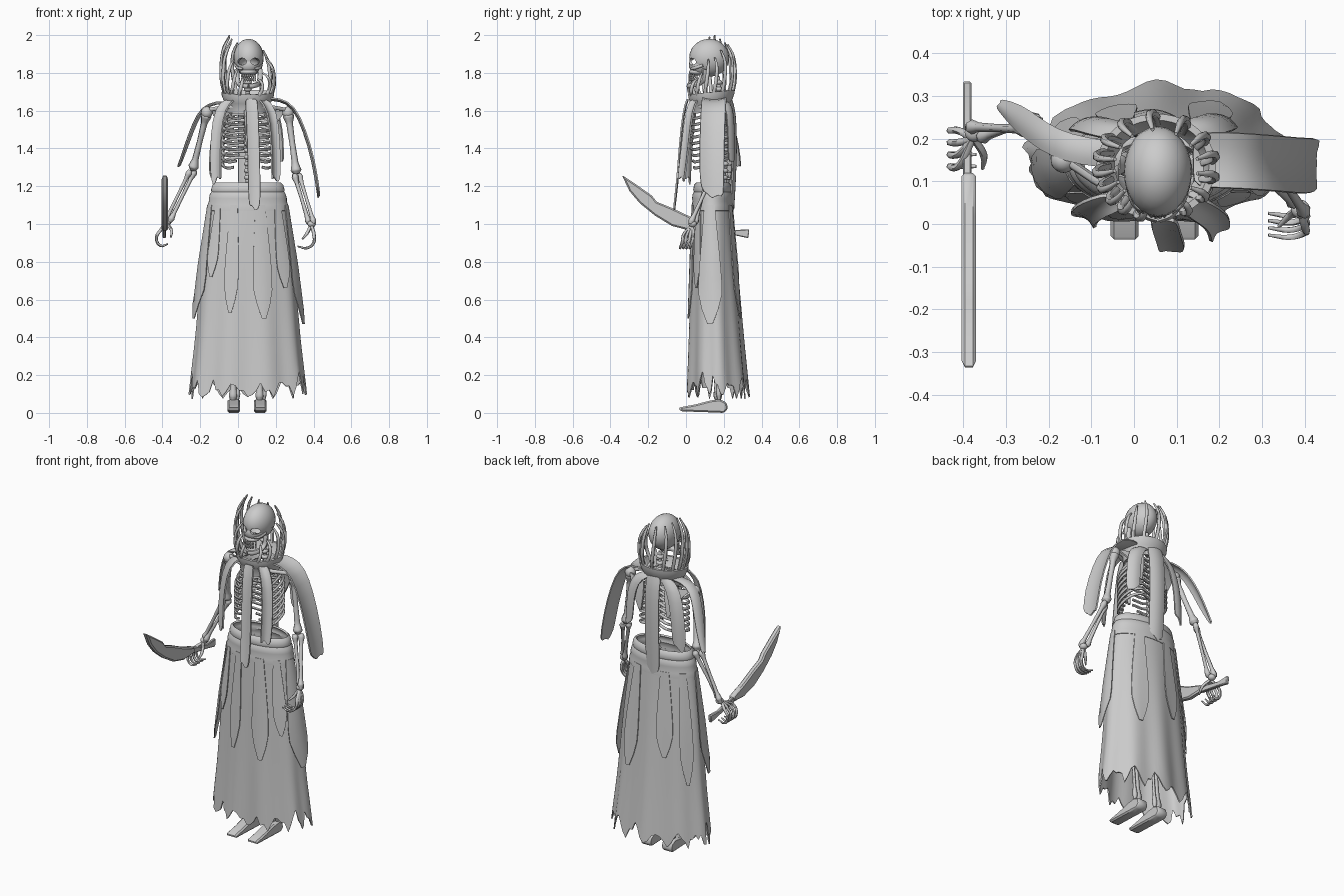
import bpy, bmesh, math, random
from mathutils import Vector as V
from math import sin, cos, pi, radians

random.seed(4)
if "Cube" in bpy.data.objects:
    bpy.data.objects.remove(bpy.data.objects["Cube"])

GREY = bpy.data.materials.new("plain grey")
GREY.use_nodes = True
GREY.diffuse_color = (0.6, 0.6, 0.6, 1)
GREY.node_tree.nodes["Principled BSDF"].inputs["Base Color"].default_value = GREY.diffuse_color
CX, CY = 0.052, 0.135


def finish(obj, angle=40):
    """Bake modifiers and curves to a mesh, colour it and smooth it."""
    bpy.context.view_layer.update()
    dg = bpy.context.evaluated_depsgraph_get()
    mesh = bpy.data.meshes.new_from_object(obj.evaluated_get(dg))
    name = obj.name
    bpy.data.objects.remove(obj)
    out = bpy.data.objects.new(name, mesh)
    bpy.context.collection.objects.link(out)
    mesh.materials.clear()
    mesh.materials.append(GREY)
    bpy.ops.object.select_all(action="DESELECT")
    out.select_set(True)
    bpy.context.view_layer.objects.active = out
    bpy.ops.object.shade_smooth_by_angle(angle=radians(angle))


def from_bmesh(name, bm):
    bmesh.ops.recalc_face_normals(bm, faces=bm.faces)
    mesh = bpy.data.meshes.new(name)
    bm.to_mesh(mesh)
    bm.free()
    obj = bpy.data.objects.new(name, mesh)
    bpy.context.collection.objects.link(obj)
    return obj


def sheet(name, rows, closed=False, thick=0.007, subdivide=0):
    """Cloth made from rows of points."""
    bm = bmesh.new()
    grid = [[bm.verts.new(p) for p in row] for row in rows]
    n = len(rows[0])
    for r, s in zip(grid, grid[1:]):
        for i in range(n if closed else n - 1):
            j = (i + 1) % n
            bm.faces.new((r[i], r[j], s[j], s[i]))
    obj = from_bmesh(name, bm)
    if subdivide:
        obj.modifiers.new("soft", "SUBSURF").levels = subdivide
    mod = obj.modifiers.new("cloth", "SOLIDIFY")
    mod.thickness, mod.offset = thick, 0
    finish(obj)


def tube(name, pts, radius, taper=None):
    """Round bone or spike along a smooth path."""
    cu = bpy.data.curves.new(name, "CURVE")
    cu.dimensions, cu.resolution_u = "3D", 5
    cu.bevel_depth, cu.bevel_resolution, cu.use_fill_caps = radius, 1, True
    sp = cu.splines.new("BEZIER")
    sp.bezier_points.add(len(pts) - 1)
    for i, (bp, p) in enumerate(zip(sp.bezier_points, pts)):
        bp.co = p
        bp.handle_left_type = bp.handle_right_type = "AUTO"
        bp.radius = taper[i] if taper else 1
    obj = bpy.data.objects.new(name, cu)
    bpy.context.collection.objects.link(obj)
    finish(obj, 60)


def bone(name, a, b, r):
    a, b = V(a), V(b)
    pts = [a.lerp(b, t) for t in (0, 0.06, 0.18, 0.5, 0.82, 0.94, 1)]
    tube(name, pts, r, (1, 1.7, 1, 0.85, 1, 1.6, 0.9))


def raw_ball(name, loc, size):
    bm = bmesh.new()
    bmesh.ops.create_uvsphere(bm, u_segments=24, v_segments=14, radius=1)
    bmesh.ops.scale(bm, vec=size, verts=bm.verts)
    bmesh.ops.translate(bm, vec=loc, verts=bm.verts)
    return from_bmesh(name, bm)


def ball(name, loc, size):
    finish(raw_ball(name, loc, size))


def prism(name, outline, x, width, bevel=0.004):
    """Side outline in y and z, given a width along x."""
    bm = bmesh.new()
    bm.faces.new([bm.verts.new((x - width / 2, y, z)) for y, z in outline])
    out = bmesh.ops.extrude_face_region(bm, geom=bm.faces[:])
    bmesh.ops.translate(bm, vec=(width, 0, 0), verts=[g for g in out["geom"] if isinstance(g, bmesh.types.BMVert)])
    obj = from_bmesh(name, bm)
    obj.modifiers.new("edge", "BEVEL").width = bevel
    finish(obj)


# Skirt, belt and hanging panels share one flared oval form
FORM = [(1.21, 0.184, 0.095), (1.1, 0.205, 0.102), (0.8, 0.24, 0.116), (0.4, 0.272, 0.133), (0.05, 0.312, 0.15)]


def skirt_point(a, z, off=0.0):
    for (z0, x0, y0), (z1, x1, y1) in zip(FORM, FORM[1:]):
        if z >= z1 or z1 == FORM[-1][0]:
            t = (z0 - z) / (z0 - z1)
            break
    low = max(0, 1.1 - z)
    off += 0.008 * sin(9 * a) * low
    rx, ry = x0 + (x1 - x0) * t + off, y0 + (y1 - y0) * t + off
    bulge = 1 + 0.22 * low * max(0, cos(a - 0.75)) * (sin(a) > 0)
    return V((CX + rx * cos(a), 0.14 + 0.015 * low + ry * sin(a) * bulge, z))


N = 84
hem = [0.07 + abs((i % 6) - 3) / 3 * random.uniform(0.05, 0.1 + 0.1 * abs(cos(2 * pi * i / N)) ** 3) + random.uniform(0, 0.03)
       for i in range(N)]
sheet("skirt", [[skirt_point(2 * pi * i / N, 1.13 + (hem[i] - 1.13) * k / 8) for i in range(N)] for k in range(9)], True)
belt = [(1.215, -0.012), (1.205, -0.002), (1.18, 0), (1.17, -0.004), (1.155, 0.002), (1.135, 0.003), (1.12, 0), (1.1, 0.003), (1.07, 0.002)]
sheet("belt", [[skirt_point(2 * pi * i / 48, z, o) for i in range(48)] for z, o in belt], True, 0.01)

for deg, half, bottom, flare in ((250, 9, 0.53, 0.003), (288, 12, 0.5, 0.003), (318, 11, 0.66, 0.01), (352, 24, 0.47, 0.028),
                                 (192, 24, 0.5, 0.026), (222, 9, 0.72, 0.01), (60, 13, 0.5, 0.004), (112, 12, 0.6, 0.004), (145, 12, 0.45, 0.008)):
    rows = []
    for k in range(9):
        t = k / 8
        w = half * (0.6 + 0.4 * sin(pi * min(t * 1.3, 1) / 2)) * (1 if t < 0.7 else 1 - 0.8 * ((t - 0.7) / 0.3) ** 1.5)
        rows.append([skirt_point(radians(deg + w * s / 2), 1.1 + (bottom - 1.1) * t, 0.008 + flare * t) for s in (-2, -1, 0, 1, 2)])
    sheet("skirt_panel", rows, thick=0.005)

# Collar with a rolled rim
ring = [(0.108, 1.6), (0.112, 1.64), (0.122, 1.655), (0.134, 1.685), (0.137, 1.7), (0.126, 1.7), (0.115, 1.665), (0.1, 1.645)]
sheet("collar", [[(CX + r * cos(2 * pi * i / 40), CY + 0.88 * r * sin(2 * pi * i / 40), z - 0.005 + 0.012 * sin(2 * pi * i / 40))
                  for i in range(40)] for r, z in ring], True, 0.008)


def ribbon(name, pts, width, across, sag=0.012, ends=0.95):
    """Torn cloth strip following a path."""
    pts, across = [V(p) for p in pts], V(across).normalized()
    rows = []
    for k, p in enumerate(pts):
        along = pts[min(k + 1, len(pts) - 1)] - pts[max(k - 1, 0)]
        normal = along.cross(across).normalized()
        w = width * (ends if k == len(pts) - 1 else 1)
        last = along.normalized() if k == len(pts) - 1 else V()
        rows.append([p + across * w * s / 2 + normal * sag * s * s + last * random.uniform(-0.05, 0.02)
                     for s in (-1, -0.5, 0, 0.5, 1)])
    sheet(name, rows, thick=0.008, subdivide=1)


ribbon("front_strip", [(0.07, 0.012, 1.66), (0.075, -0.01, 1.6), (0.082, -0.03, 1.4), (0.086, -0.042, 1.22), (0.088, -0.06, 1.08)], 0.064, (1, 0, 0), 0.006)
ribbon("front_right_strip", [(-0.04, 0.06, 1.65), (-0.09, 0.045, 1.61), (-0.11, 0.03, 1.48), (-0.115, 0.02, 1.34), (-0.11, 0.015, 1.21)], 0.065, (1, -0.6, 0))
ribbon("front_left_strip", [(0.13, 0.05, 1.65), (0.175, 0.025, 1.6), (0.19, 0.01, 1.46), (0.195, -0.005, 1.33), (0.195, -0.02, 1.21)], 0.06, (1, 0.8, 0))
ribbon("left_shoulder_cape", [(0.14, 0.15, 1.655), (0.22, 0.15, 1.655), (0.29, 0.145, 1.62), (0.345, 0.14, 1.5), (0.395, 0.135, 1.33), (0.425, 0.14, 1.13)], 0.13, (0, 1, 0))
ribbon("left_rear_cape", [(0.11, 0.21, 1.65), (0.165, 0.235, 1.63), (0.2, 0.245, 1.55), (0.21, 0.25, 1.45), (0.215, 0.25, 1.34)], 0.075, (1, -0.5, 0))
ribbon("right_shoulder_cape", [(-0.03, 0.16, 1.645), (-0.12, 0.17, 1.65), (-0.19, 0.19, 1.62), (-0.235, 0.22, 1.54), (-0.275, 0.25, 1.43), (-0.32, 0.28, 1.3)], 0.062, (0.25, 1, 0), 0.008, 0.4)
ribbon("back_strip", [(0.05, 0.24, 1.66), (0.05, 0.262, 1.6), (0.05, 0.268, 1.42), (0.05, 0.262, 1.25), (0.05, 0.252, 1.08)], 0.095, (1, -0.1, 0))
ribbon("back_right_strip", [(-0.02, 0.22, 1.65), (-0.08, 0.235, 1.6), (-0.11, 0.245, 1.47), (-0.12, 0.245, 1.36), (-0.125, 0.24, 1.24)], 0.075, (1, 0.4, 0))

# Curling spikes around the head: angle in degrees, top height
for deg, top in ((5, 1.88), (28, 1.92), (55, 1.95), (88, 1.95), (118, 1.96), (142, 1.98), (162, 2.0), (180, 1.99),
                 (198, 1.96), (214, 1.87), (230, 1.82), (248, 1.78), (295, 1.77), (318, 1.8), (342, 1.87)):
    a, h = radians(deg), top - 1.66
    path = [(CX + r * cos(a + s), CY + 0.88 * r * sin(a + s), 1.66 + h * t)
            for r, t, s in ((0.112, 0, 0), (0.136, 0.25, 0.05), (0.142, 0.5, 0.12), (0.13, 0.8, 0.16), (0.098, 1, 0.12))]
    tube("collar_spike", path, 0.01, (1, 1, 1, 0.85, 0.45))

# Hollow skull and face with open eye sockets, then cheeks, jaw and teeth
HX = 0.056
for name, loc, size in (("skull", (HX, 0.123, 1.88), (0.08, 0.106, 0.1)), ("face", (HX, 0.083, 1.842), (0.062, 0.068, 0.056))):
    shell = raw_ball(name, loc, size)
    shell.modifiers.new("shell", "SOLIDIFY").thickness = 0.008
    cutters = [raw_ball("socket_cutter", (HX + s * 0.035, 0.03, 1.86), (0.024, 0.06, 0.018)) for s in (-1, 1)]
    for c in cutters:
        c.hide_render = True
        mod = shell.modifiers.new("socket", "BOOLEAN")
        mod.operation, mod.object = "DIFFERENCE", c
    finish(shell)
    for c in cutters:
        bpy.data.objects.remove(c)
for s in (-1, 1):
    tube("cheek_bone", [(HX + s * 0.03, 0.03, 1.822), (HX + s * 0.052, 0.045, 1.825), (HX + s * 0.068, 0.09, 1.84)], 0.008)
    tube("jaw_side", [(HX + s * 0.062, 0.1, 1.82), (HX + s * 0.056, 0.085, 1.755), (HX + s * 0.03, 0.028, 1.733), (HX, 0.015, 1.73)], 0.014)
    for i in range(4):
        for z in (1.765, 1.785):
            ball("tooth", (HX + s * (0.005 + i * 0.01), 0.017 + i * i * 0.0025, z), (0.005, 0.005, 0.011))
ball("upper_jaw", (HX, 0.06, 1.805), (0.045, 0.045, 0.02))

# Spine, ribs, sternum and pelvis
for i in range(21):
    z = 1.03 + i * 0.036
    y = 0.185 + 0.02 * sin((z - 1.1) * 6)
    ball("vertebra", (CX, y, z), (0.021, 0.021, 0.014))
    ball("vertebra_spine", (CX, y + 0.023, z - 0.006), (0.006, 0.016, 0.006))
tube("spine_core", [(CX, 0.185 + 0.02 * sin((z - 1.1) * 6), z) for z in (1.0, 1.2, 1.4, 1.6, 1.78)], 0.012)
tube("sternum", [(CX, 0.035, 1.6), (CX, 0.015, 1.5), (CX, 0.02, 1.4)], 0.017, (1.2, 0.9, 0.5))
for i in range(9):
    z = 1.615 - i * 0.033
    w = 0.07 + 0.062 * sin(min(1, (i + 1) / 4) * pi / 2)
    front = 0.02 if i < 6 else 0.03 + 0.015 * (i - 5)
    for s in (-1, 1):
        tube("rib", [(CX + s * 0.015, 0.2, z), (CX + s * w * 0.7, 0.215, z - 0.005), (CX + s * w, 0.135, z - 0.03),
                     (CX + s * w * 0.78, 0.05, z - 0.055), (CX + s * front, 0.02 + front * 0.3, z - 0.05)], 0.008)
for s in (-1, 1):
    tube("pelvis", [(CX, 0.19, 1.08), (CX + s * 0.08, 0.19, 1.12), (CX + s * 0.12, 0.13, 1.08), (CX + s * 0.06, 0.09, 0.98), (CX, 0.09, 0.97)], 0.018)
    tube("collar_bone", [(CX, 0.05, 1.61), (CX + s * 0.1, 0.08, 1.62), (CX + s * 0.205, 0.145, 1.605)], 0.011)
    sheet("shoulder_blade", [[(CX + s * 0.2, 0.17, 1.6), (CX + s * 0.07, 0.225, 1.6)], [(CX + s * 0.15, 0.22, 1.53), (CX + s * 0.07, 0.228, 1.53)],
                             [(CX + s * 0.1, 0.23, 1.43), (CX + s * 0.085, 0.23, 1.43)]], thick=0.01)
    # Legs and wedge feet
    x = CX + s * 0.07
    bone("thigh_bone", (CX + s * 0.1, 0.14, 1.02), (x, 0.14, 0.55), 0.019)
    bone("shin_bone", (x, 0.14, 0.55), (x - 0.008, 0.17, 0.06), 0.015)
    bone("calf_bone", (x + 0.024, 0.15, 0.53), (x + 0.016, 0.175, 0.07), 0.009)
    prism("foot", [(-0.042, 0.02), (-0.02, 0.008), (0.1, 0.004), (0.2, 0), (0.222, 0.02), (0.215, 0.055), (0.18, 0.072), (0.13, 0.066), (0.05, 0.045), (-0.03, 0.03)], x - 0.004, 0.066, 0.008)

# Arms
for side, shoulder, elbow, wrist in (("right", (-0.165, 0.15, 1.59), (-0.24, 0.235, 1.285), (-0.375, 0.215, 1.01)),
                                     ("left", (0.265, 0.15, 1.59), (0.31, 0.13, 1.265), (0.39, 0.035, 1.0))):
    bone(side + "_upper_arm", shoulder, elbow, 0.018)
    ball(side + "_shoulder", shoulder, (0.03, 0.03, 0.032))
    for d in (-0.013, 0.013):
        bone(side + "_forearm", V(elbow) + V((d, d, 0)), V(wrist) + V((d, -d, 0)), 0.011)
    ball(side + "_wrist", wrist, (0.022, 0.022, 0.018))

# Hands: the right grips the weapon, the left hangs curled
for i in range(4):
    y = 0.135 + i * 0.028
    tube("right_finger", [(-0.378, 0.2, 1.0), (-0.412, y, 0.965), (-0.432, y, 0.925), (-0.41, y, 0.885), (-0.37, y, 0.895)], 0.008, (1, 1.1, 1, 0.9, 0.5))
    y = 0.03 - i * 0.017
    tube("left_finger", [(0.39, 0.03, 0.99), (0.402, y + 0.01, 0.945), (0.4, y, 0.9), (0.365, y - 0.01, 0.873), (0.315, y - 0.005, 0.882)], 0.008, (1.1, 1.2, 1, 0.9, 0.5))
tube("right_thumb", [(-0.375, 0.2, 1.0), (-0.352, 0.16, 0.965), (-0.355, 0.13, 0.93)], 0.009, (1, 1, 0.5))
tube("left_thumb", [(0.385, 0.035, 0.99), (0.365, 0.02, 0.95), (0.34, -0.005, 0.92)], 0.009, (1, 1, 0.5))

# Curved blade with its handle
prism("blade", [(-0.34, 1.26), (-0.265, 1.21), (-0.18, 1.15), (-0.155, 1.118), (-0.075, 1.085), (0.02, 1.04), (0.12, 1.005),
                (0.12, 0.97), (0.02, 0.965), (-0.075, 0.99), (-0.165, 1.045), (-0.245, 1.11), (-0.3, 1.175)], -0.387, 0.034, 0.008)
prism("handle", [(0.11, 1.0), (0.26, 0.968), (0.335, 0.972), (0.33, 0.925), (0.26, 0.94), (0.11, 0.965)], -0.391, 0.02)
